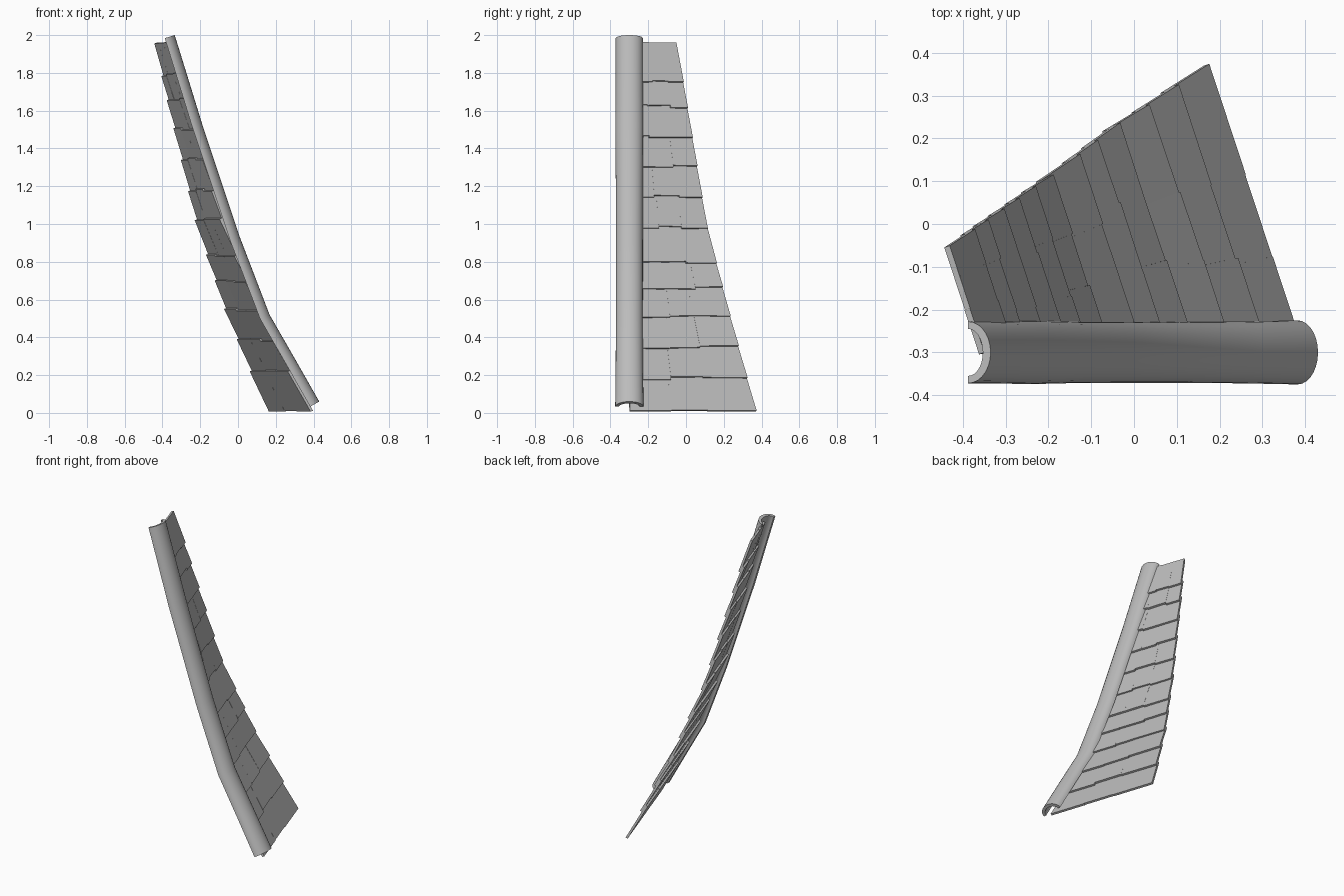
import bpy, math, random
from mathutils import Vector

random.seed(4)
if "Cube" in bpy.data.objects:
    bpy.data.objects.remove(bpy.data.objects["Cube"])

stone = bpy.data.materials.new("grey_slate")
stone.use_nodes = True
GREY = (0.5, 0.5, 0.5, 1)
stone.diffuse_color = GREY
stone.node_tree.nodes["Principled BSDF"].inputs["Base Color"].default_value = GREY


def add_mesh(name, verts, faces):
    mesh = bpy.data.meshes.new(name)
    mesh.from_pydata(verts, [], faces)
    mesh.materials.append(stone)
    obj = bpy.data.objects.new(name, mesh)
    bpy.context.collection.objects.link(obj)
    return obj


def lerp_table(table, z):
    for (z0, a), (z1, b) in zip(table, table[1:]):
        if z <= z1:
            break
    return a + (b - a) * (z - z0) / (z1 - z0)


# Sagging roof plane: ridge line and outer edge, both by height
RIDGE_Y = -0.3
RIDGE_X = [(0, .388), (.4, .19), (.52, .125), (.72, .043), (1.0, -.076),
           (1.36, -.178), (1.7, -.277), (1.97, -.35)]
OUTER_Y = [(0, .372), (.5, .235), (.98, .11), (1.97, -.052)]
NORMAL = Vector((1, .33, .38)).normalized()


def roof_point(u, z, lift):
    y = RIDGE_Y + u * (lerp_table(OUTER_Y, z) - RIDGE_Y)
    x = lerp_table(RIDGE_X, z) - .33 * (y - RIDGE_Y)
    return Vector((x, y, z)) + NORMAL * lift


# Overlapping shingle rows, each of three slightly uneven slates
ROWS = [.007, .18, .345, .505, .655, .79, .98, 1.14, 1.30, 1.46, 1.62, 1.75, 1.965]
QUADS = [(0, 1, 2, 3), (7, 6, 5, 4), (0, 4, 5, 1),
         (1, 5, 6, 2), (2, 6, 7, 3), (3, 7, 4, 0)]
THICK = .014
for i, (low, high) in enumerate(zip(ROWS, ROWS[1:])):
    verts, faces = [], []
    last = i == len(ROWS) - 2
    splits = [0, random.uniform(.3, .42), random.uniform(.6, .75), 1]
    for j, (u0, u1) in enumerate(zip(splits, splits[1:])):
        drop = random.uniform(-.008, .008) if i else .003 * (j % 2)
        z0 = low + drop
        z1 = high + (random.uniform(-.005, 0) if last else .045 + drop)
        slope = random.uniform(-.003, .003) if i else 0
        rim = [(u0, z0, .007), (u1, z0 + slope, .007), (u1, z1, -.008), (u0, z1, -.008)]
        base = len(verts)
        for side in (.5, -.5):
            verts += [roof_point(u, z, lift + side * THICK) for u, z, lift in rim]
        faces += [tuple(base + k for k in quad) for quad in QUADS]
    add_mesh("shingle_row_%02d" % (i + 1), verts, faces)

# Half-round ridge cap swept along the bent ridge
CREST = [(.43, .06), (.305, .28), (.167, .52), (.01, .93), (-.09, 1.23),
         (-.19, 1.53), (-.27, 1.79), (-.335, 2.0)]
STEPS = 14
verts, faces = [], []
for i, (x, z) in enumerate(CREST):
    before, after = CREST[max(i - 1, 0)], CREST[min(i + 1, len(CREST) - 1)]
    tangent = Vector((after[0] - before[0], 0, after[1] - before[1])).normalized()
    out = Vector((tangent.z, 0, -tangent.x))
    swell = random.uniform(-.002, .002)
    centre = Vector((x, RIDGE_Y, z)) - out * .055
    arc = [math.pi * (k / STEPS - .5) for k in range(STEPS + 1)]
    for width, depth, angles in ((.073 + swell, .055, arc), (.055, .036, arc[::-1])):
        verts += [centre + out * depth * math.cos(a) + Vector((0, width * math.sin(a), 0))
                  for a in angles]
ring = 2 * (STEPS + 1)
for i in range(len(CREST) - 1):
    for k in range(ring):
        n = (k + 1) % ring
        faces.append((i * ring + k, i * ring + n, (i + 1) * ring + n, (i + 1) * ring + k))
end = (len(CREST) - 1) * ring
for k in range(STEPS):
    cap = (k, ring - 1 - k, ring - 2 - k, k + 1)
    faces.append(cap)
    faces.append(tuple(end + v for v in reversed(cap)))
ridge = add_mesh("ridge_cap", verts, faces)
bpy.ops.object.select_all(action='DESELECT')
ridge.select_set(True)
bpy.context.view_layer.objects.active = ridge
bpy.ops.object.shade_smooth_by_angle(angle=math.radians(35))
